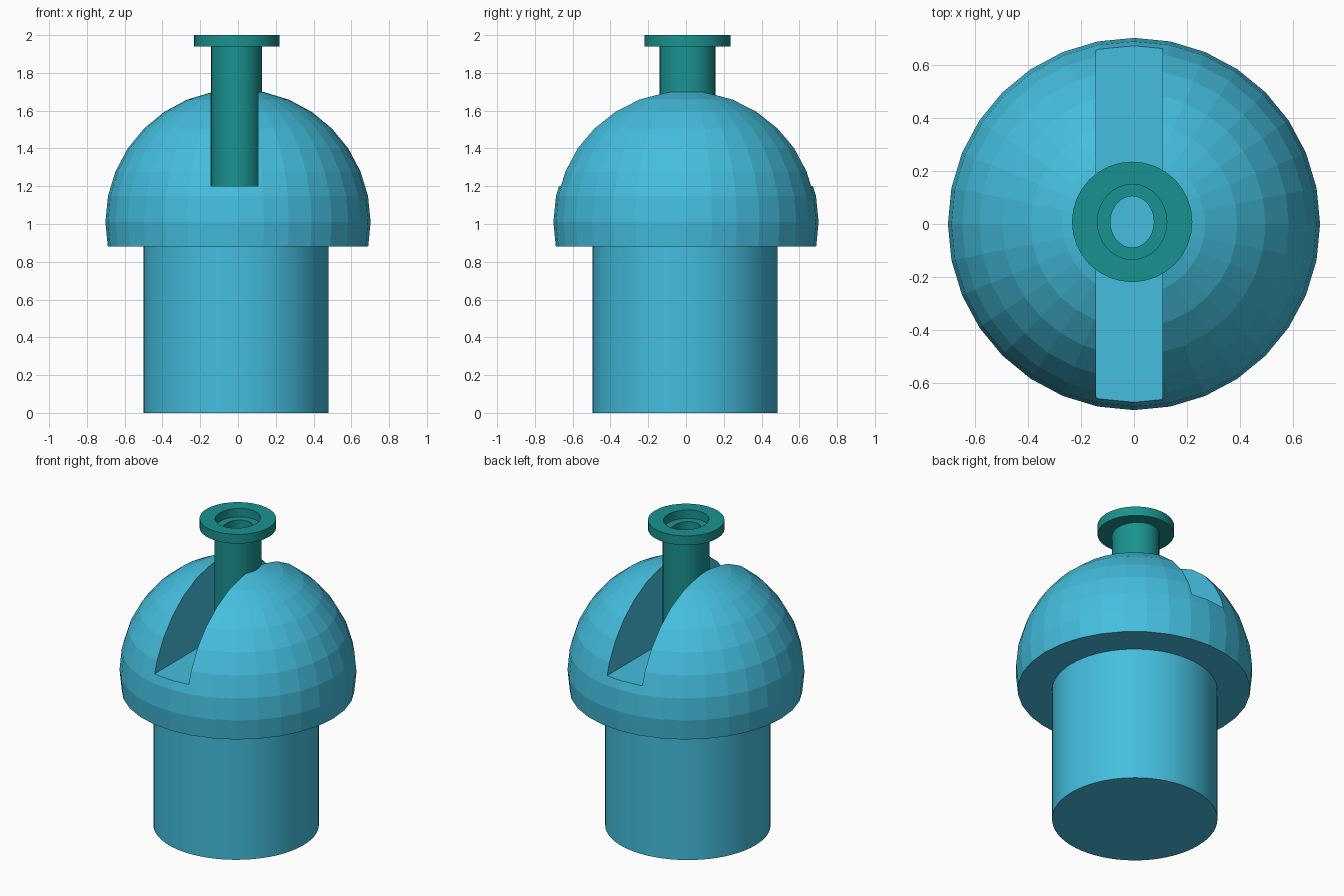
import bpy, bmesh
from math import sin, cos, tau, radians

if "Cube" in bpy.data.objects:
    bpy.data.objects.remove(bpy.data.objects["Cube"])

def material(name, rgb):
    m = bpy.data.materials.new(name)
    m.diffuse_color = (*rgb, 1)
    m.use_nodes = True
    m.node_tree.nodes["Principled BSDF"].inputs["Base Color"].default_value = m.diffuse_color
    return m

BLUE = material("blue", (0.058, 0.515, 0.73))
TEAL = material("teal", (0.01, 0.29, 0.28))

def make(name, bm, mat, smooth=True):
    bmesh.ops.recalc_face_normals(bm, faces=bm.faces)
    me = bpy.data.meshes.new(name)
    bm.to_mesh(me)
    bm.free()
    ob = bpy.data.objects.new(name, me)
    bpy.context.collection.objects.link(ob)
    me.materials.append(mat)
    if smooth:
        bpy.ops.object.select_all(action='DESELECT')
        ob.select_set(True)
        bpy.context.view_layer.objects.active = ob
        bpy.ops.object.shade_smooth_by_angle(angle=radians(30))
    return ob

def pipe(name, profile, centre, mat, n=32):
    """Revolve a closed (rx, ry, z) profile around a vertical axis."""
    bm = bmesh.new()
    rings = [[bm.verts.new((centre[0] + rx * cos(tau * i / n),
                            centre[1] + ry * sin(tau * i / n), z))
              for i in range(n)] for rx, ry, z in profile]
    for a, b in zip(rings, rings[1:] + rings[:1]):
        for i in range(n):
            j = (i + 1) % n
            bm.faces.new((a[i], a[j], b[j], b[i]))
    return make(name, bm, mat)

# Cylindrical body
bm = bmesh.new()
bmesh.ops.create_cone(bm, cap_ends=True, segments=64, radius1=0.49, radius2=0.49, depth=0.88)
bmesh.ops.translate(bm, verts=bm.verts, vec=(-0.01, -0.005, 0.44))
make("body", bm, BLUE)

# Faceted dome, cut flat underneath
bm = bmesh.new()
bmesh.ops.create_uvsphere(bm, u_segments=32, v_segments=16, radius=0.702)
bmesh.ops.translate(bm, verts=bm.verts, vec=(0, 0, 1.01))
cut = bmesh.ops.bisect_plane(bm, geom=bm.verts[:] + bm.edges[:] + bm.faces[:],
                             plane_co=(0, 0, 0.88), plane_no=(0, 0, -1), clear_outer=True)
rim = [e for e in cut["geom_cut"] if isinstance(e, bmesh.types.BMEdge)]
bmesh.ops.edgeloop_fill(bm, edges=rim)
dome = make("dome", bm, BLUE, smooth=False)

# Slot running front to back through the dome
bm = bmesh.new()
bmesh.ops.create_cube(bm, size=1)
bmesh.ops.scale(bm, verts=bm.verts, vec=(0.25, 2, 0.8))
bmesh.ops.translate(bm, verts=bm.verts, vec=(-0.018, 0, 1.6))
cutter = make("slot_cutter", bm, BLUE, smooth=False)
cutter.hide_render = True
mod = dome.modifiers.new("slot", 'BOOLEAN')
mod.object, mod.operation, mod.solver = cutter, 'DIFFERENCE', 'EXACT'
bpy.context.view_layer.objects.active = dome
bpy.ops.object.modifier_apply(modifier="slot")
bpy.data.objects.remove(cutter)

# Slightly oval hollow stem and its top flange
C = (-0.007, 0.008)
pipe("stem", [(0.135, 0.148, 1.2), (0.135, 0.148, 1.945),
              (0.082, 0.097, 1.945), (0.082, 0.097, 1.2)], C, TEAL)
pipe("flange", [(0.227, 0.227, 1.94), (0.227, 0.227, 2.0),
                (0.131, 0.142, 2.0), (0.131, 0.142, 1.94)], C, TEAL)
